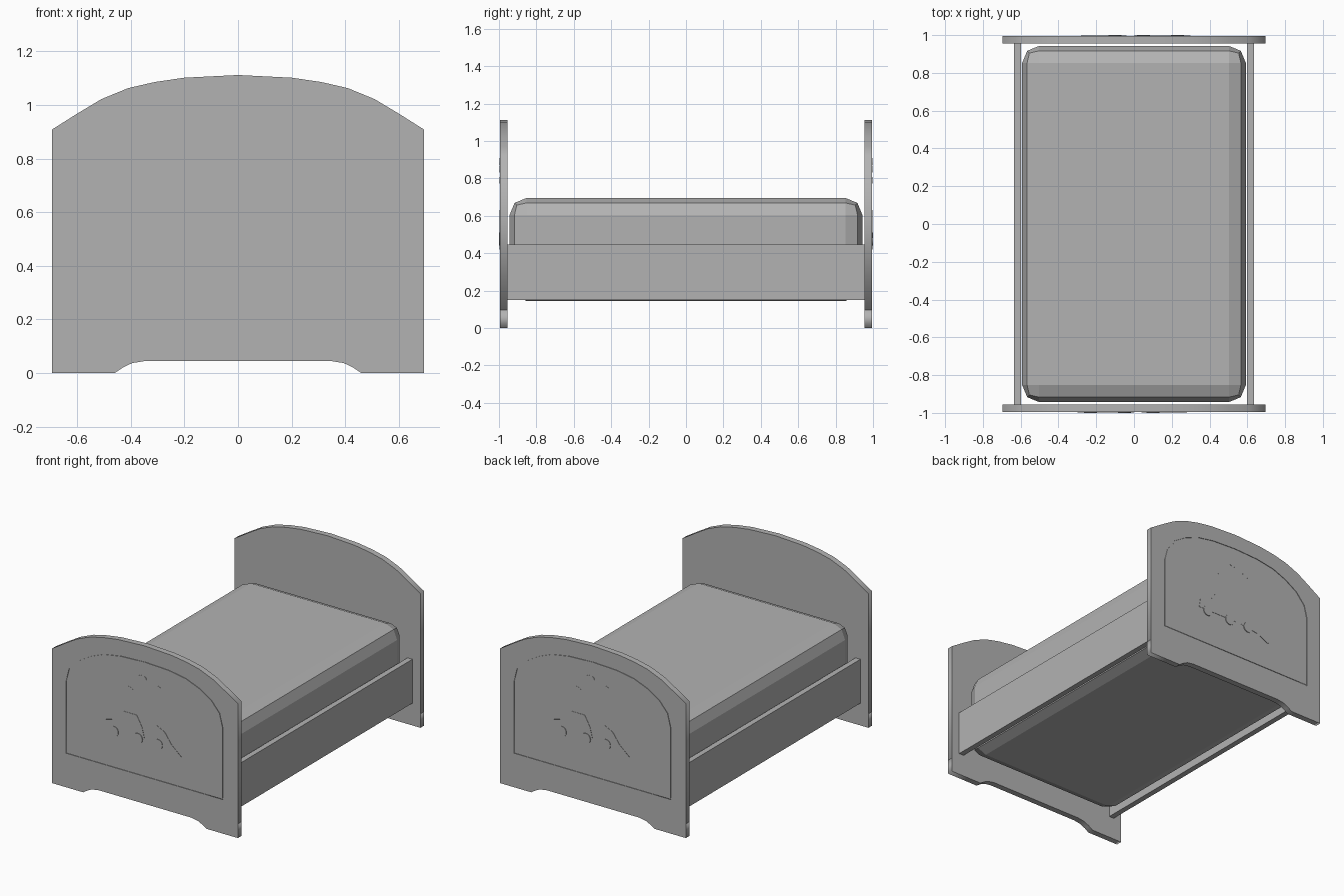
import bpy, bmesh, math
from mathutils import Matrix

cube = bpy.data.objects.get("Cube")
if cube:
    bpy.data.objects.remove(cube, do_unlink=True)

grey = bpy.data.materials.new("plain grey")
grey.use_nodes = True
COLOUR = (0.45, 0.45, 0.45, 1)
grey.diffuse_color = COLOUR
grey.node_tree.nodes["Principled BSDF"].inputs["Base Color"].default_value = COLOUR


def add_mesh(name, bm):
    bmesh.ops.recalc_face_normals(bm, faces=bm.faces)
    mesh = bpy.data.meshes.new(name)
    bm.to_mesh(mesh)
    bm.free()
    mesh.materials.clear()
    mesh.materials.append(grey)
    obj = bpy.data.objects.new(name, mesh)
    bpy.context.collection.objects.link(obj)
    return obj


def box(name, x, y, z, bevel=0):
    bm = bmesh.new()
    bmesh.ops.create_cube(bm, size=1)
    for v in bm.verts:
        for i, (lo, hi) in enumerate((x, y, z)):
            v.co[i] = hi if v.co[i] > 0 else lo
    if bevel:
        bmesh.ops.bevel(bm, geom=bm.edges[:], offset=bevel, segments=2,
                        profile=0.5, affect='EDGES')
    return add_mesh(name, bm)


def plate(name, loops, near, far, turn):
    """Upright plate from x/z outlines (later loops are holes), spanning -y near..far."""
    curve = bpy.data.curves.new(name, 'CURVE')
    curve.dimensions = '2D'
    curve.fill_mode = 'BOTH'
    curve.extrude = (far - near) / 2
    for loop in loops:
        spline = curve.splines.new('POLY')
        spline.points.add(len(loop) - 1)
        for p, (x, z) in zip(spline.points, loop):
            p.co = (x, z, 0, 1)
        spline.use_cyclic_u = True
    helper = bpy.data.objects.new(name + "_outline", curve)
    bpy.context.collection.objects.link(helper)
    graph = bpy.context.evaluated_depsgraph_get()
    mesh = bpy.data.meshes.new_from_object(helper.evaluated_get(graph))
    bm = bmesh.new()
    bm.from_mesh(mesh)
    bpy.data.objects.remove(helper, do_unlink=True)
    bpy.data.meshes.remove(mesh)
    bmesh.ops.remove_doubles(bm, verts=bm.verts, dist=0.0001)
    bm.transform(Matrix.Rotation(turn, 4, 'Z')
                 @ Matrix.Translation((0, -(near + far) / 2, 0))
                 @ Matrix.Rotation(math.pi / 2, 4, 'X'))
    return add_mesh(name, bm)


def mirrored(half):
    """Close an outline given from the centre top down its right side."""
    return half + [(-x, z) for x, z in reversed(half) if x > 0]


def disc(cx, cz, r, n=16):
    return [(cx + r * math.cos(2 * math.pi * i / n), cz + r * math.sin(2 * math.pi * i / n))
            for i in range(n)]


def inset(loop, gap):
    """Shrink an outline about its middle by roughly the gap."""
    mid = 0.62
    return [(x * (1 - gap / 0.59), mid + (z - mid) * (1 - gap / 0.39)) for x, z in loop]


SEAM = 0.095
board = mirrored([(0, 1.112), (0.2, 1.102), (0.31, 1.086), (0.41, 1.063), (0.51, 1.022),
                  (0.6, 0.968), (0.695, 0.908), (0.695, SEAM)])
panel = mirrored([(0, 1.01), (0.18, 1.002), (0.31, 0.98), (0.41, 0.94), (0.5, 0.885),
                  (0.565, 0.81), (0.588, 0.72), (0.588, 0.23)])
foot = mirrored([(0.695, SEAM), (0.695, 0), (0.46, 0), (0.43, 0.02), (0.395, 0.037),
                 (0.345, 0.045)])

# Raised picture: small car pulling a trailer, with clouds above
car = [(-0.3, 0.48), (-0.29, 0.54), (-0.21, 0.56), (-0.16, 0.63), (-0.06, 0.63),
       (-0.02, 0.56), (0.0, 0.48)]
trailer = [(0.04, 0.48), (0.04, 0.56), (0.09, 0.6), (0.15, 0.57), (0.2, 0.5),
           (0.28, 0.43), (0.26, 0.42), (0.18, 0.46)]
wheels = [(-0.23, 0.475), (-0.05, 0.475), (0.1, 0.475)]
clouds = [(-0.12, 0.79), (-0.02, 0.89), (0.09, 0.85)]

# Both end boards are the same, turned to face outward
for end, turn in (("foot_end", 0), ("head_end", math.pi)):
    plate(end + "_frame", [board, panel], 0.955, 0.995, turn)
    plate(end + "_groove_floor", [panel], 0.955, 0.991, turn)
    plate(end + "_panel", [inset(panel, 0.008)], 0.99, 0.995, turn)
    plate(end + "_feet", [foot], 0.955, 0.995, turn)
    plate(end + "_car_relief", [car], 0.994, 0.997, turn)
    plate(end + "_trailer_relief", [trailer], 0.994, 0.997, turn)
    for i, (x, z) in enumerate(wheels):
        plate(f"{end}_wheel_relief_{i}", [disc(x, z, 0.035)], 0.994, 1.0, turn)
    for i, (x, z) in enumerate(clouds):
        cloud = [(x + (px - x) * 1.8, pz) for px, pz in disc(x, z, 0.018)]
        plate(f"{end}_cloud_relief_{i}", [cloud], 0.994, 0.996, turn)

# Side rails
for side, s in (("left", 1), ("right", -1)):
    box(side + "_side_rail", sorted((s * 0.598, s * 0.635)), (-0.956, 0.956), (0.15, 0.447))

# Mattress with rounded edges
box("mattress", (-0.592, 0.592), (-0.943, 0.943), (0.145, 0.695), bevel=0.09)
